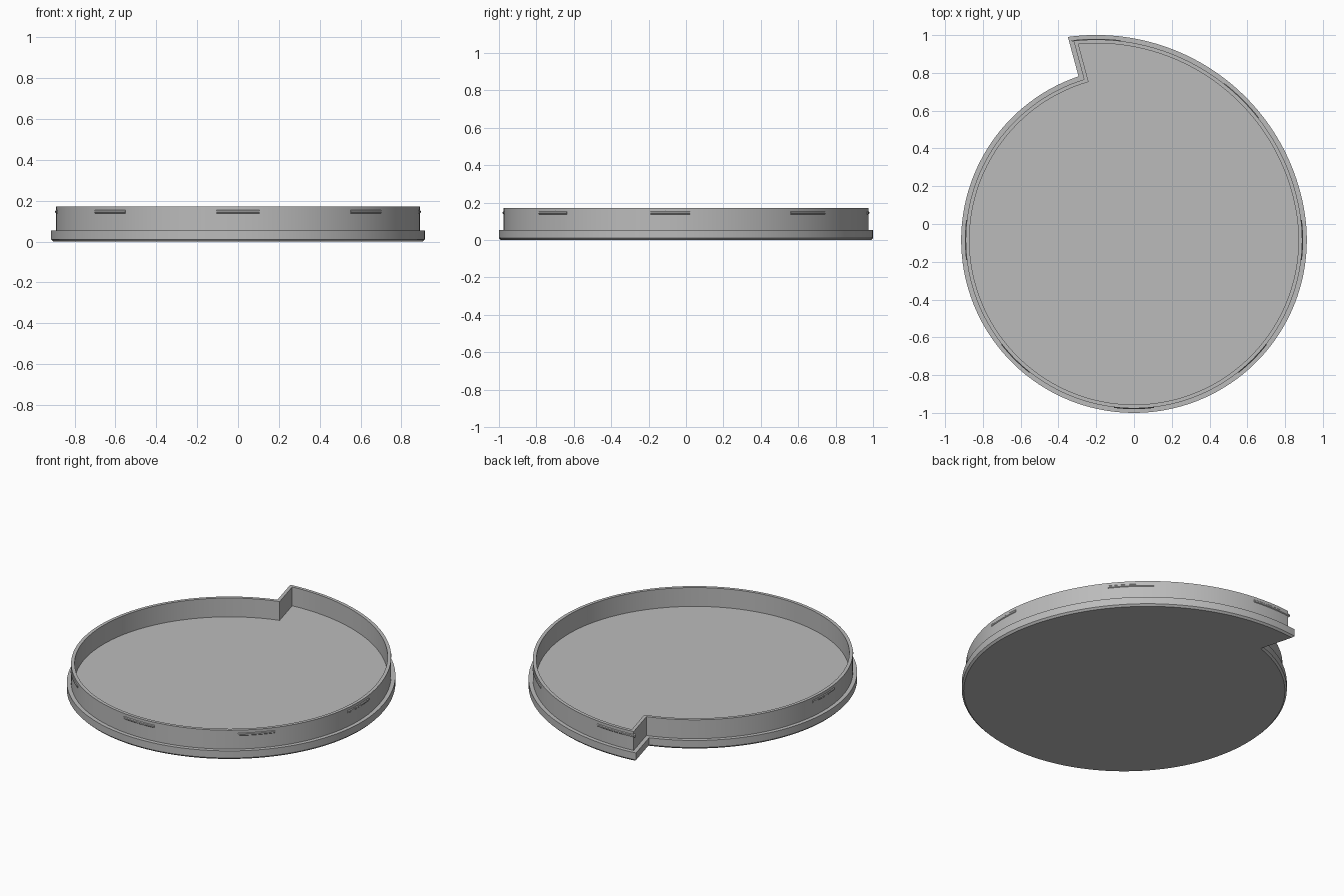
import bpy, bmesh, math
from mathutils import Vector

if "Cube" in bpy.data.objects:
    bpy.data.objects.remove(bpy.data.objects["Cube"])

# Snail-shaped outline: main circle plus a larger tangent arc, closed by a step
C1, R1 = Vector((0.0, -0.085)), 0.915
C2, R2 = Vector((-0.2, -0.117)), 1.1175
TIP, NOTCH = Vector((-0.35, 0.99)), Vector((-0.293, 0.779))
JOIN = math.atan2(C1.y - C2.y, C1.x - C2.x)

grey = bpy.data.materials.new("light grey plastic")
grey.diffuse_color = (0.5, 0.5, 0.5, 1)
grey.use_nodes = True
grey.node_tree.nodes["Principled BSDF"].inputs["Base Color"].default_value = grey.diffuse_color


def step_angle(c, r, inset):
    """Angle on a circle where the inset step line crosses it."""
    d = (TIP - NOTCH).normalized()
    p = NOTCH + Vector((d.y, -d.x)) * inset
    b = (p - c).dot(d)
    t = -b + math.sqrt(b * b - (p - c).length_squared + r * r)
    q = p + d * t - c
    return math.atan2(q.y, q.x)


def arc(c, r, a0, a1, n):
    return [(c.x + r * math.cos(a0 + (a1 - a0) * i / n),
             c.y + r * math.sin(a0 + (a1 - a0) * i / n)) for i in range(n + 1)]


def outline(inset):
    big = arc(C2, R2 - inset, JOIN, step_angle(C2, R2 - inset, inset), 48)
    small = arc(C1, R1 - inset, step_angle(C1, R1 - inset, inset),
                JOIN + 2 * math.pi, 112)
    return big + small[:-1]


def finish(name, bm):
    bmesh.ops.recalc_face_normals(bm, faces=bm.faces)
    me = bpy.data.meshes.new(name)
    bm.to_mesh(me)
    bm.free()
    ob = bpy.data.objects.new(name, me)
    bpy.context.collection.objects.link(ob)
    me.materials.append(grey)
    bpy.ops.object.select_all(action='DESELECT')
    ob.select_set(True)
    bpy.context.view_layer.objects.active = ob
    bpy.ops.object.shade_smooth_by_angle(angle=math.radians(25))
    return ob


def loft(name, sections, closed):
    """Join (points, z) loops; closed wraps around, otherwise the ends are capped."""
    bm = bmesh.new()
    rings = [[bm.verts.new((x, y, z)) for x, y in pts] for pts, z in sections]
    pairs = list(zip(rings, rings[1:]))
    if closed:
        pairs.append((rings[-1], rings[0]))
    else:
        bm.faces.new(rings[0])
        bm.faces.new(rings[-1])
    for a, b in pairs:
        n = len(a)
        for i in range(n):
            j = (i + 1) % n
            bm.faces.new((a[i], a[j], b[j], b[i]))
    return finish(name, bm)


# Base plate with chamfered lower edge
loft("base_plate", [(outline(0.011), 0), (outline(0), 0.011),
                    (outline(0), 0.055)], False)

# Upright rim wall
WALL = 0.024
loft("rim_wall", [(outline(WALL), 0.05), (outline(WALL), 0.172),
                  (outline(0.044), 0.172), (outline(0.044), 0.05)], True)

# Snap ridges: short wedge-shaped bars around the outside of the wall
for k, deg in enumerate((0, 45, 90, 180, 225, 270, 315)):
    c, r = (C2, R2) if 9 < deg < 100 else (C1, R1)
    a, h = math.radians(deg), math.radians(6.8)
    bm = bmesh.new()
    rows = []
    for out, z in ((-0.003, 0.135), (0.004, 0.142), (0.004, 0.15), (-0.003, 0.157)):
        rows.append([bm.verts.new((x, y, z))
                     for x, y in arc(c, r - WALL + out, a - h, a + h, 8)])
    for p, q in zip(rows, rows[1:] + rows[:1]):
        for i in range(8):
            bm.faces.new((p[i], p[i + 1], q[i + 1], q[i]))
    for end in (0, -1):
        bm.faces.new([row[end] for row in rows])
    finish(f"snap_ridge_{k + 1}", bm)
